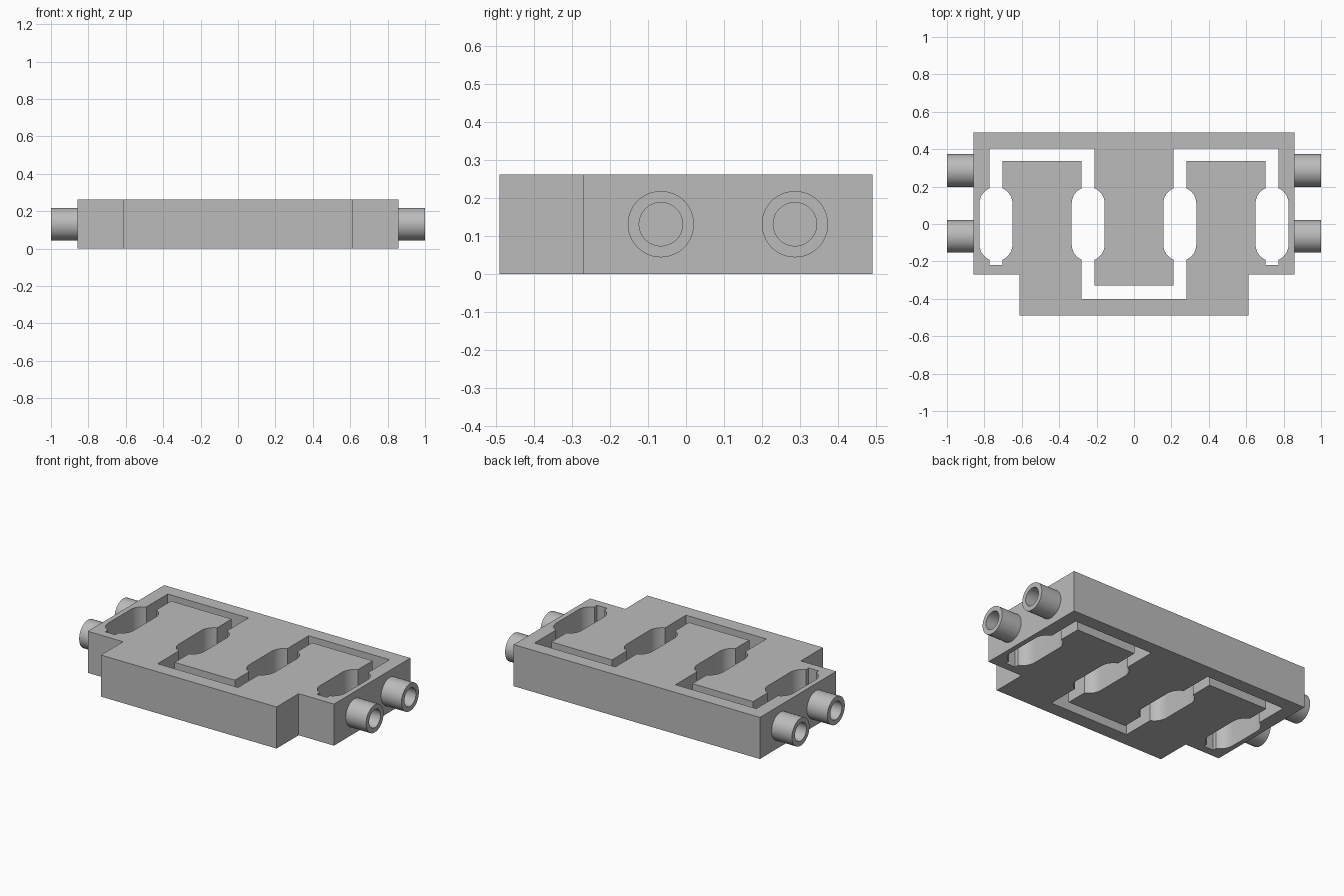
import bpy, bmesh
from math import acos, cos, sin, pi
from mathutils import Vector

if "Cube" in bpy.data.objects:
    bpy.data.objects.remove(bpy.data.objects["Cube"], do_unlink=True)

HEIGHT = 0.262
WIDTH = 0.858          # half width of the block
CHANNEL = 0.035        # half width of the winding channel
SLOT = 0.088           # radius of the widened slots
SLOT_Y = 0.11          # centre of the slot end arcs
INNER, OUTER = 0.245, 0.738   # leg positions

grey = bpy.data.materials.new("mid grey")
grey.use_nodes = True
colour = (0.5, 0.5, 0.5, 1)
grey.diffuse_color = colour
grey.node_tree.nodes["Principled BSDF"].inputs["Base Color"].default_value = colour


def finish(bm, name):
    """Turn a bmesh into a named, shaded object."""
    bmesh.ops.remove_doubles(bm, verts=bm.verts, dist=0.0001)
    bmesh.ops.recalc_face_normals(bm, faces=bm.faces)
    mesh = bpy.data.meshes.new(name)
    bm.to_mesh(mesh)
    bm.free()
    mesh.materials.append(grey)
    obj = bpy.data.objects.new(name, mesh)
    bpy.context.collection.objects.link(obj)
    bpy.ops.object.select_all(action="DESELECT")
    obj.select_set(True)
    bpy.context.view_layer.objects.active = obj
    bpy.ops.object.shade_smooth_by_angle(angle=pi / 6)
    return obj


def bulge(x, side, upward, steps=8):
    """One rounded side of a widened slot."""
    limit = acos(CHANNEL / SLOT)
    half = [(x + side * SLOT * cos(limit * i / steps),
             SLOT_Y + SLOT * sin(limit * i / steps)) for i in range(steps + 1)]
    points = [(px, -py) for px, py in reversed(half)] + half
    return points if upward else points[::-1]


def mirrored(points):
    return points + [(-x, y) for x, y in reversed(points)]


# Stepped outline of the block
outline = mirrored([(0.612, -0.49), (0.612, -0.27), (WIDTH, -0.27), (WIDTH, 0.49)])

# Winding channel with four slots
channel = mirrored(
    [(INNER + CHANNEL, -0.4)] + bulge(INNER, 1, True)
    + [(INNER + CHANNEL, 0.337), (OUTER - CHANNEL, 0.337)] + bulge(OUTER, -1, False)
    + [(OUTER - CHANNEL, -0.218), (OUTER + CHANNEL, -0.218)] + bulge(OUTER, 1, True)
    + [(OUTER + CHANNEL, 0.404), (INNER - CHANNEL, 0.404)] + bulge(INNER, -1, False)
    + [(INNER - CHANNEL, -0.33)])

# Block extruded from both outlines
curve = bpy.data.curves.new("block_profile", "CURVE")
curve.dimensions = "2D"
curve.fill_mode = "BOTH"
curve.extrude = HEIGHT / 2
for loop in (outline, channel):
    spline = curve.splines.new("POLY")
    spline.points.add(len(loop) - 1)
    for point, (x, y) in zip(spline.points, loop):
        point.co = (x, y, 0, 1)
    spline.use_cyclic_u = True
profile = bpy.data.objects.new("block_profile", curve)
bpy.context.collection.objects.link(profile)
bpy.context.view_layer.update()
solid = profile.evaluated_get(bpy.context.evaluated_depsgraph_get()).to_mesh()
bm = bmesh.new()
bm.from_mesh(solid)
bpy.data.objects.remove(profile, do_unlink=True)
bmesh.ops.translate(bm, verts=bm.verts, vec=(0, 0, HEIGHT / 2))
finish(bm, "slotted_block")

# Hollow pipe stubs, two on each side
for side, side_name in ((-1, "right"), (1, "left")):
    for y, place in ((-0.066, "front"), (0.286, "back")):
        bm = bmesh.new()
        centre = Vector((0, y, HEIGHT / 2))
        section = [(WIDTH - 0.005, 0.087), (1, 0.087), (1, 0.057), (WIDTH - 0.005, 0.057)]
        verts = [bm.verts.new(centre + Vector((side * x, 0, r))) for x, r in section]
        edges = [bm.edges.new((verts[i], verts[(i + 1) % 4])) for i in range(4)]
        bmesh.ops.spin(bm, geom=verts + edges, cent=centre, axis=(1, 0, 0),
                       angle=2 * pi, steps=48)
        finish(bm, f"{side_name}_{place}_pipe")
